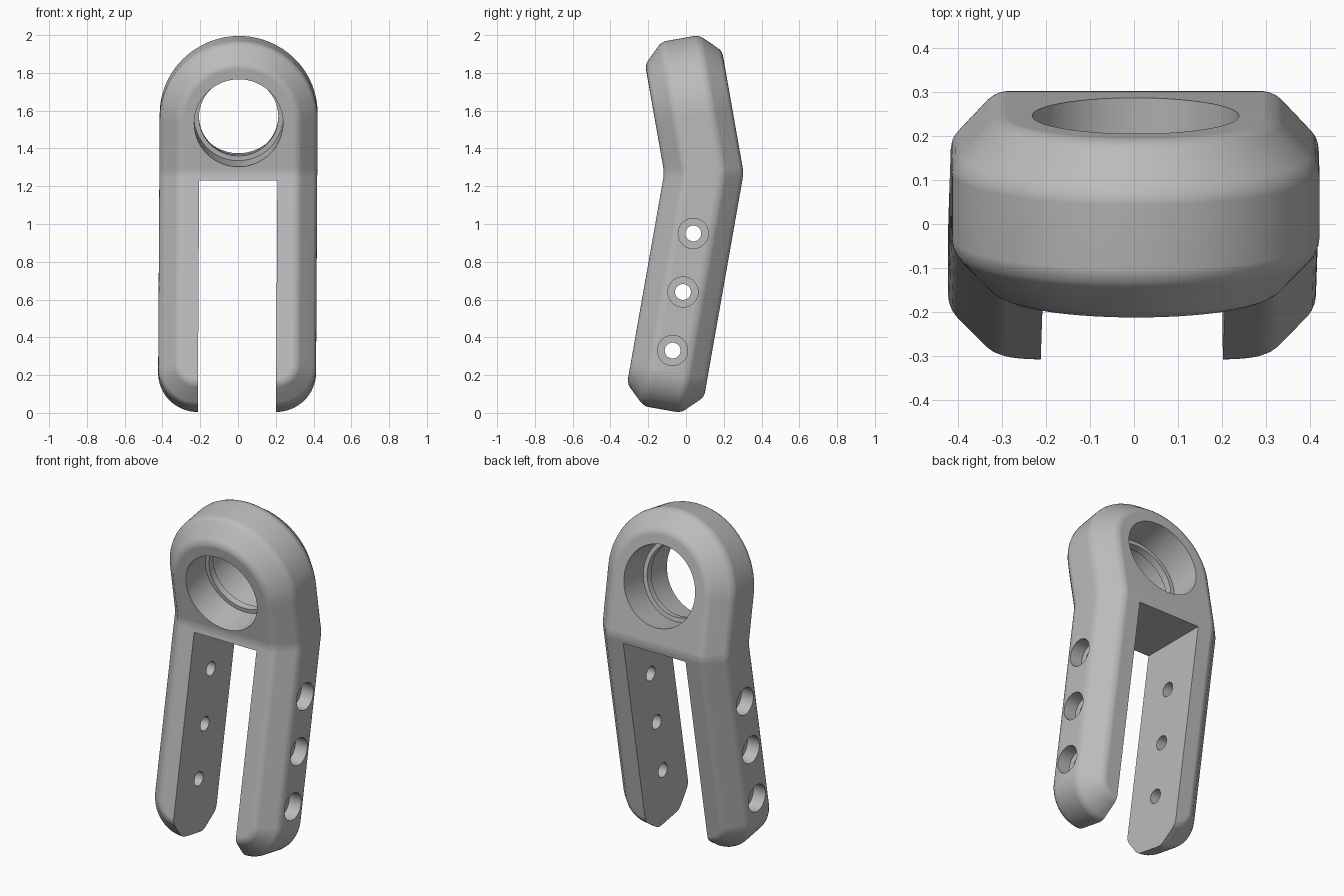
import bpy, bmesh, math
from math import sin, cos, tan, pi
from mathutils import Matrix, Vector

cube = bpy.data.objects.get("Cube")
if cube:
    bpy.data.objects.remove(cube)

TILT = math.radians(10)
BEND_Y, BEND_Z = 0.095, 1.27
HALF_W, HALF_T, FLAT_T, CHAMFER = 0.418, 0.207, 0.1, 0.103
EYE_S, FOOT_S, FOOT_R = 0.305, 1.061, 0.21

grey = bpy.data.materials.new("plain grey")
grey.use_nodes = True
colour = (0.5, 0.5, 0.5, 1)
grey.diffuse_color = colour
grey.node_tree.nodes["Principled BSDF"].inputs["Base Color"].default_value = colour


def make_object(name, bm):
    bmesh.ops.recalc_face_normals(bm, faces=bm.faces)
    mesh = bpy.data.meshes.new(name)
    bm.to_mesh(mesh)
    bm.free()
    mesh.materials.append(grey)
    obj = bpy.data.objects.new(name, mesh)
    bpy.context.collection.objects.link(obj)
    return obj


def loft(name, rings, cap_split=None):
    """Skin closed rings; caps may be split in two across the bend."""
    bm = bmesh.new()
    loops = [[bm.verts.new(p) for p in ring] for ring in rings]
    n = len(loops[0])
    for a, b in zip(loops, loops[1:]):
        for i in range(n):
            j = (i + 1) % n
            bm.faces.new((a[i], a[j], b[j], b[i]))
    for cap in (loops[0], loops[-1]):
        if cap_split:
            bm.faces.new(cap[:cap_split + 1])
            bm.faces.new(cap[cap_split:] + cap[:1])
        else:
            bm.faces.new(cap)
    return make_object(name, bm)


def lathe(name, profile, matrix, n=64):
    """Round cutter from (radius, height) pairs along its own axis."""
    rings = [[matrix @ Vector((r * cos(2 * pi * i / n), r * sin(2 * pi * i / n), h))
              for i in range(n)] for r, h in profile]
    return loft(name, rings)


def place(x, s, t, side):
    """Map plate coordinates to the bent plate; side is +1 above the bend."""
    return Vector((x, BEND_Y - s * sin(TILT) + t * cos(TILT),
                   BEND_Z + side * (s * cos(TILT) + t * sin(TILT))))


UPPER, CORNER = 60, 16


def outline(t, inset):
    w, r = HALF_W - inset, FOOT_R - inset
    mitre = -t * tan(TILT)
    pts = [place(w, mitre, t, 1)]
    for i in range(UPPER + 1):
        a = pi * i / UPPER
        pts.append(place(w * cos(a), EYE_S + w * sin(a), t, 1))
    pts.append(place(-w, mitre, t, 1))
    cx = HALF_W - FOOT_R
    for sign, order in ((-1, range(CORNER + 1)), (1, range(CORNER, -1, -1))):
        for i in order:
            a = pi / 2 * i / CORNER
            pts.append(place(sign * (cx + r * cos(a)), FOOT_S + r * sin(a), t, -1))
    return pts


# Bent, chamfered body
body = loft("forked_bracket", [outline(-HALF_T, CHAMFER), outline(-FLAT_T, 0),
                               outline(FLAT_T, 0), outline(HALF_T, CHAMFER)],
            cap_split=UPPER + 2)
bevel = body.modifiers.new("soft_edges", "BEVEL")
bevel.width = 0.025
bevel.segments = 3
bevel.limit_method = "ANGLE"
bevel.angle_limit = math.radians(10)
bevel.use_clamp_overlap = False

# Eye bore with a thin lip at mid depth
eye = Matrix.Translation(place(0, EYE_S, 0, 1)) @ Matrix.Rotation(TILT - pi / 2, 4, "X")
R, LIP, T = 0.235, 0.21, 0.02
cutters = [lathe("eye_cutter", [(R, -0.4), (R, -T), (LIP, -T), (LIP, T), (R, T), (R, 0.4)],
                 eye, 96)]

# Slot between the legs
bm = bmesh.new()
bmesh.ops.create_cube(bm, size=1, matrix=Matrix.Translation((0, 0, 0.48))
                      @ Matrix.Diagonal((0.414, 2, 1.5, 1)))
cutters.append(make_object("slot_cutter", bm))

# Counterbored cross holes through both legs
BORE, HOLE, SEAT = 0.08, 0.042, 0.338
for z in (0.33, 0.64, 0.95):
    y = BEND_Y - (BEND_Z - z) * tan(TILT)
    axis = Matrix.Translation((0, y, z)) @ Matrix.Rotation(pi / 2, 4, "Y")
    cutters.append(lathe("screw_cutter", [(BORE, -0.6), (BORE, -SEAT), (HOLE, -SEAT),
                                          (HOLE, SEAT), (BORE, SEAT), (BORE, 0.6)], axis, 40))

for cutter in cutters:
    cutter.hide_render = True
    cut = body.modifiers.new(cutter.name, "BOOLEAN")
    cut.operation = "DIFFERENCE"
    cut.solver = "EXACT"
    cut.object = cutter

# Bake the cuts, then lean the part very slightly sideways
bpy.context.view_layer.update()
graph = bpy.context.evaluated_depsgraph_get()
baked = bpy.data.meshes.new_from_object(body.evaluated_get(graph))
body.modifiers.clear()
body.data = baked
for v in baked.vertices:
    v.co.x += 0.006 * (v.co.z - 1)
for cutter in cutters:
    bpy.data.objects.remove(cutter)

# Smooth shading with crisp hole and slot edges
bpy.ops.object.select_all(action="DESELECT")
body.select_set(True)
bpy.context.view_layer.objects.active = body
bpy.ops.object.shade_smooth_by_angle(angle=math.radians(30))
weighted = body.modifiers.new("weighted_normals", "WEIGHTED_NORMAL")
weighted.keep_sharp = True
